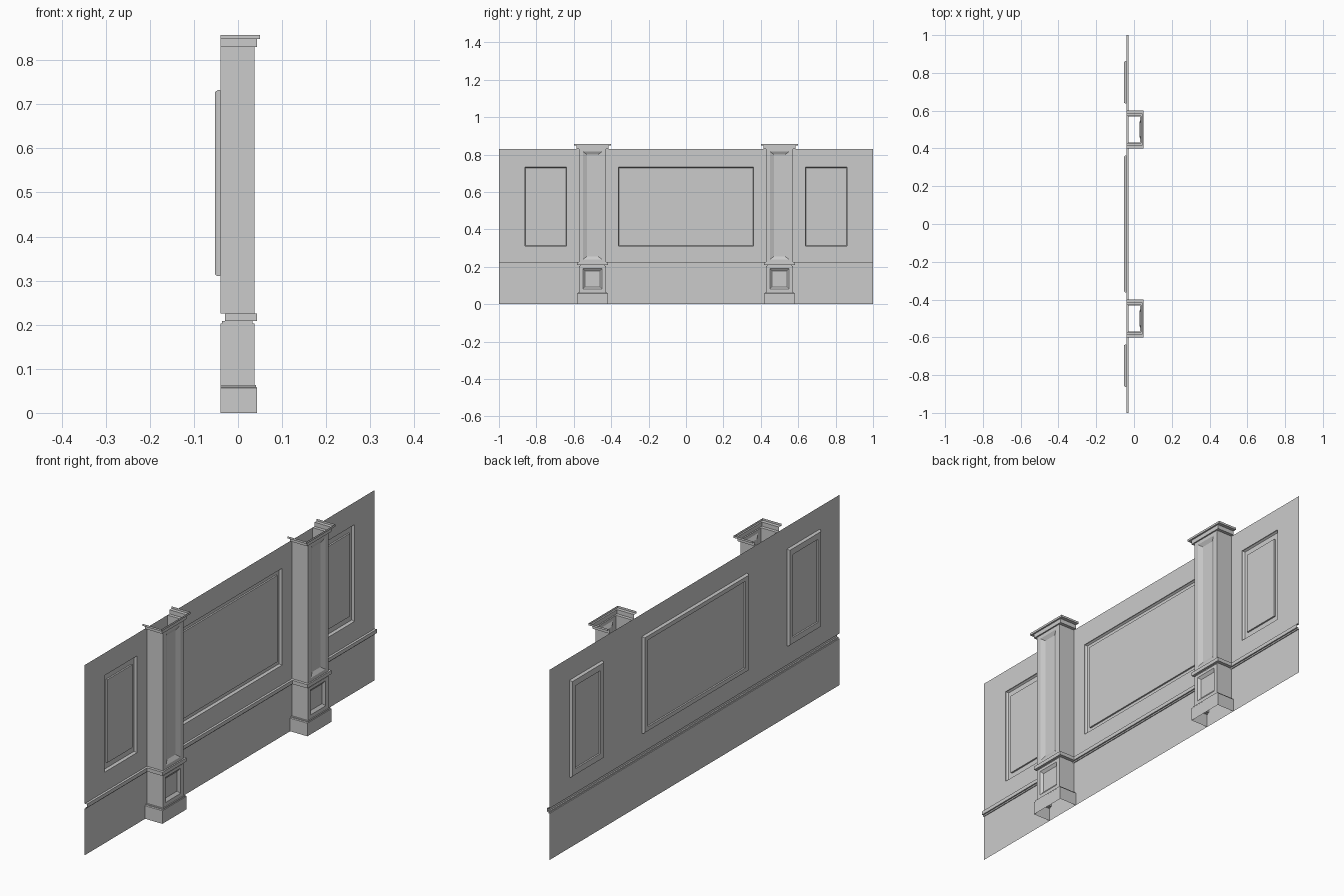
import bpy, bmesh

if "Cube" in bpy.data.objects:
    bpy.data.objects.remove(bpy.data.objects["Cube"])

WALL = -0.04      # x of the wall sheet
SHAFT = 0.037     # x of the pilaster front


def quad(bm, pts):
    bm.faces.new([bm.verts.new(p) for p in pts])


def rect(cy, hy, z0, z1, x):
    return [(x, cy - hy, z0), (x, cy + hy, z0), (x, cy + hy, z1), (x, cy - hy, z1)]


def nested(bm, loops):
    """Bridge successive rectangles and close the last one."""
    for a, b in zip(loops, loops[1:]):
        for i in range(4):
            j = (i + 1) % 4
            quad(bm, [a[i], a[j], b[j], b[i]])
    quad(bm, loops[-1])


def finish(bm, name):
    bmesh.ops.remove_doubles(bm, verts=bm.verts[:], dist=1e-5)
    me = bpy.data.meshes.new(name)
    bm.to_mesh(me)
    bm.free()
    ob = bpy.data.objects.new(name, me)
    bpy.context.collection.objects.link(ob)
    return ob


# Wall sheet: dado and rail profile, then upper field with panel openings
bm = bmesh.new()
profile = [(WALL, 0), (WALL, 0.203), (-0.036, 0.203), (-0.036, 0.209),
           (-0.03, 0.209), (-0.03, 0.225), (WALL, 0.225)]
for (xa, za), (xb, zb) in zip(profile, profile[1:]):
    quad(bm, [(xa, -1, za), (xa, 1, za), (xb, 1, zb), (xb, -1, zb)])
panels = [(-0.75, 0.112, 0.026, 0.03), (0, 0.362, 0.026, 0.022), (0.75, 0.112, 0.026, 0.03)]
ys = [-1] + [cy + s * hy for cy, hy, *_ in panels for s in (-1, 1)] + [1]
zs = [0.225, 0.31, 0.732, 0.83]
for i in range(len(ys) - 1):
    for k in range(3):
        if i % 2 == 0 or k != 1:
            quad(bm, [(WALL, ys[i], zs[k]), (WALL, ys[i + 1], zs[k]),
                      (WALL, ys[i + 1], zs[k + 1]), (WALL, ys[i], zs[k + 1])])
finish(bm, "wall")

# Recessed wall panels
for n, (cy, hy, dy, dz) in enumerate(panels):
    bm = bmesh.new()
    z0, z1 = zs[1], zs[2]
    nested(bm, [rect(cy, hy, z0, z1, WALL),
                rect(cy, hy, z0, z1, -0.046),
                rect(cy, hy - 0.004, z0 + 0.004, z1 - 0.004, -0.052),
                rect(cy, hy - dy, z0 + dz, z1 - dz, -0.052),
                rect(cy, hy - dy, z0 + dz, z1 - dz, -0.045)])
    finish(bm, f"wall_panel_{n + 1}")


def tier_shell(bm, cy, tiers, open_tiers=()):
    """Loft U-shaped sections (half width, front x, back x, z) up the pilaster."""
    def section(hw, x, back, z):
        return [(back, cy - hw, z), (x, cy - hw, z), (x, cy + hw, z), (back, cy + hw, z)]
    for n, (a, b) in enumerate(zip(tiers, tiers[1:])):
        a, b = section(*a), section(*b)
        for i in range(3):
            if i == 1 and n in open_tiers:
                continue
            quad(bm, [a[i], a[i + 1], b[i + 1], b[i]])


# Pilasters: base, plinth, rail, shaft and flared open cap
for side, cy in (("left", -0.5), ("right", 0.5)):
    bm = bmesh.new()
    tier_shell(bm, cy, [
        (0.083, 0.043, WALL, 0), (0.083, 0.043, WALL, 0.057),
        (0.078, 0.041, WALL, 0.059), (0.078, 0.041, WALL, 0.063),
        (0.071, SHAFT, WALL, 0.063), (0.071, SHAFT, WALL, 0.203)], {4})
    nested(bm, [rect(cy, 0.071, 0.063, 0.203, SHAFT),
                rect(cy, 0.052, 0.080, 0.190, SHAFT),
                rect(cy, 0.040, 0.092, 0.178, 0.028)])
    finish(bm, f"{side}_pilaster_base")

    bm = bmesh.new()
    tier_shell(bm, cy, [
        (0.071, SHAFT, -0.036, 0.203), (0.068, 0.033, -0.036, 0.203),
        (0.068, 0.033, -0.036, 0.209), (0.083, 0.043, -0.03, 0.209),
        (0.083, 0.043, -0.03, 0.225), (0.071, SHAFT, -0.03, 0.225)])
    finish(bm, f"{side}_pilaster_rail")

    bm = bmesh.new()
    tier_shell(bm, cy, [(0.071, SHAFT, WALL, 0.225), (0.071, SHAFT, WALL, 0.83)], {0})
    nested(bm, [rect(cy, 0.071, 0.225, 0.83, SHAFT),
                rect(cy, 0.050, 0.240, 0.815, SHAFT),
                rect(cy, 0.029, 0.256, 0.799, 0.028)])
    finish(bm, f"{side}_pilaster_shaft")

    bm = bmesh.new()
    tier_shell(bm, cy, [
        (0.071, SHAFT, WALL, 0.83), (0.085, 0.043, WALL, 0.83),
        (0.085, 0.043, WALL, 0.848), (0.1, 0.05, WALL, 0.848),
        (0.1, 0.05, WALL, 0.857)])
    finish(bm, f"{side}_pilaster_cap")
